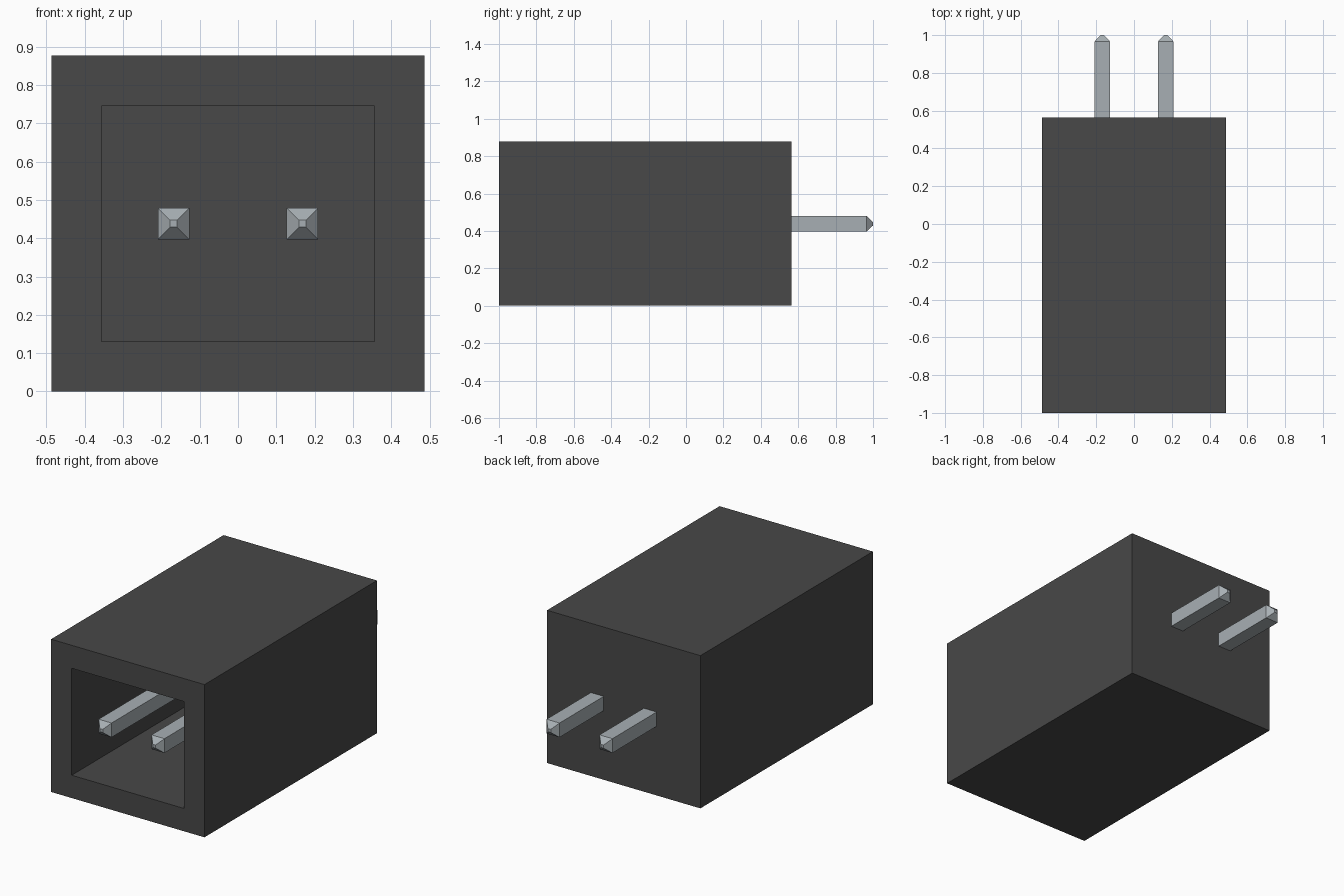
import bpy

cube = bpy.data.objects.get("Cube")
if cube:
    bpy.data.objects.remove(cube, do_unlink=True)


def material(name, colour):
    m = bpy.data.materials.new(name)
    m.use_nodes = True
    m.diffuse_color = colour
    m.node_tree.nodes["Principled BSDF"].inputs["Base Color"].default_value = colour
    return m


def loft(name, rings, mat):
    """Solid through a series of rings with equal point counts, capped at both ends."""
    n = len(rings[0])
    verts = [p for ring in rings for p in ring]
    faces = [tuple(range(n)), tuple(range(len(verts) - 1, len(verts) - n - 1, -1))]
    for r in range(len(rings) - 1):
        a, b = r * n, (r + 1) * n
        faces += [(a + i, b + i, b + (i + 1) % n, a + (i + 1) % n) for i in range(n)]
    mesh = bpy.data.meshes.new(name)
    mesh.from_pydata(verts, [], faces)
    mesh.materials.append(mat)
    obj = bpy.data.objects.new(name, mesh)
    bpy.context.collection.objects.link(obj)
    return obj


def rect(y, hx, hz, cx=0.0, cz=0.438):
    """Rectangle facing the front at depth y."""
    return [(cx + sx * hx, y, cz + sz * hz)
            for sx, sz in ((-1, -1), (1, -1), (1, 1), (-1, 1))]


def cut(target, cutter):
    cutter.hide_render = True
    mod = target.modifiers.new("cut", 'BOOLEAN')
    mod.operation = 'DIFFERENCE'
    mod.solver = 'EXACT'
    mod.object = cutter
    bpy.context.view_layer.objects.active = target
    bpy.ops.object.modifier_apply(modifier=mod.name)
    bpy.data.objects.remove(cutter, do_unlink=True)


black = material("black plastic", (0.065, 0.065, 0.065, 1))
metal = material("pin metal", (0.39, 0.43, 0.455, 1))

# Housing block, open at the front
housing = loft("housing", [rect(-1.0, 0.487, 0.4385, cz=0.4385),
                           rect(0.565, 0.487, 0.4385, cz=0.4385)], black)
cut(housing, loft("socket_cutter", [rect(-1.1, 0.356, 0.307),
                                    rect(0.435, 0.356, 0.307)], black))

# Shallow triangular first-pin mark under the front edge
# (sides extended past the front face so that it is 0.34 wide there)
mark = [(-0.391, -1.1), (0.051, -1.1), (-0.17, -0.665)]
cut(housing, loft("mark_cutter", [[(x, y, z) for x, y in mark]
                                  for z in (-0.1, 0.018)], black))

# Square pins running through the back wall, tapered at both ends
stations = ((-1.0, 0.009), (-0.966, 0.041), (0.966, 0.041), (1.0, 0.009))
for side, x in (("left", 0.168), ("right", -0.168)):
    loft(side + "_pin", [rect(y, h, h, cx=x) for y, h in stations], metal)
